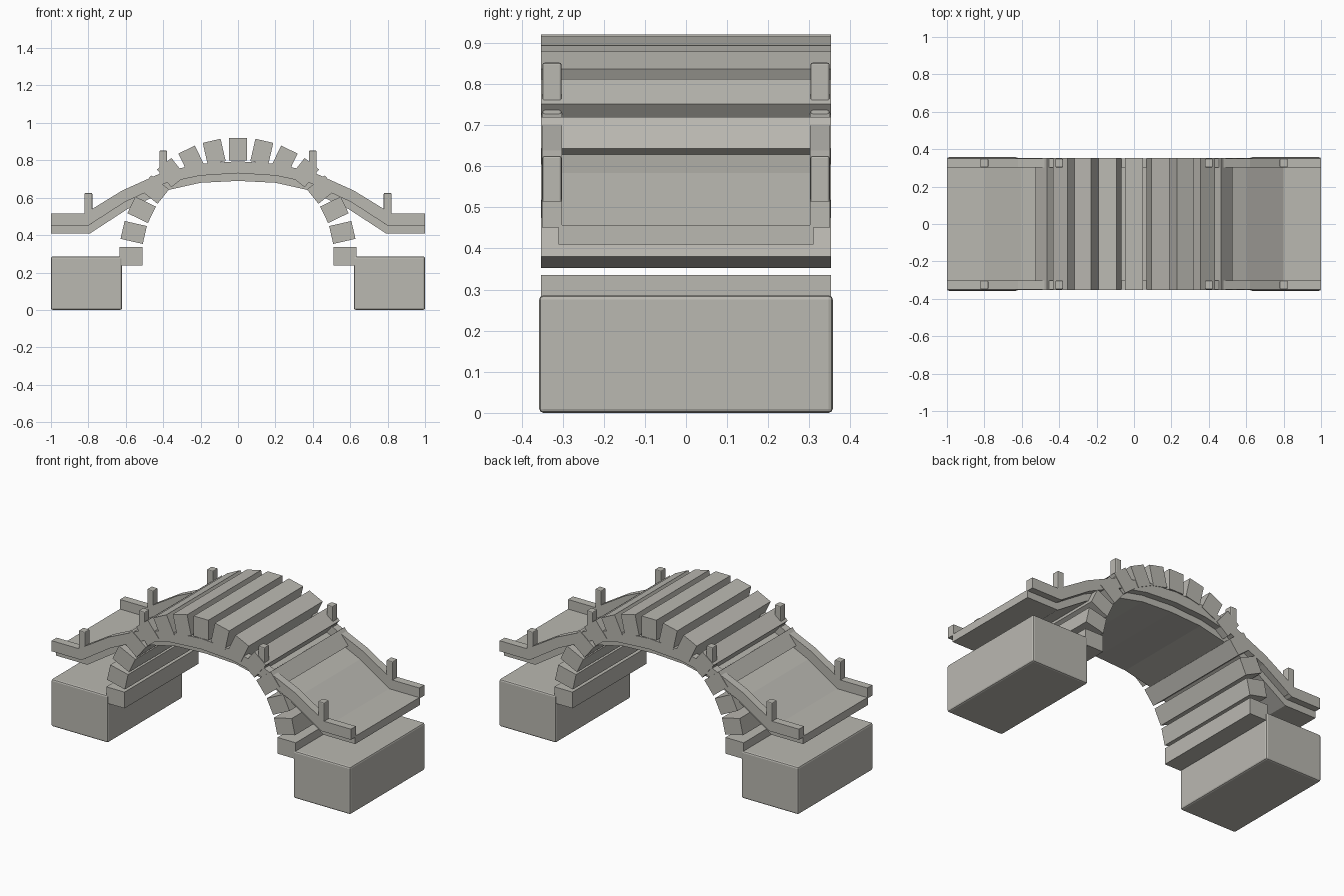
import bpy
import bmesh
from math import pi, sin, cos
from mathutils import Vector, Matrix

cube = bpy.data.objects.get("Cube")
if cube:
    bpy.data.objects.remove(cube, do_unlink=True)

stone = bpy.data.materials.new("grey stone")
stone.use_nodes = True
GREY = (0.49, 0.48, 0.44, 1)
stone.diffuse_color = GREY
stone.node_tree.nodes["Principled BSDF"].inputs["Base Color"].default_value = GREY


def finish(name, bm):
    bmesh.ops.recalc_face_normals(bm, faces=bm.faces)
    mesh = bpy.data.meshes.new(name)
    bm.to_mesh(mesh)
    bm.free()
    mesh.materials.append(stone)
    obj = bpy.data.objects.new(name, mesh)
    bpy.context.collection.objects.link(obj)
    return obj


def box(name, center, size, tilt=0, bevel=0):
    bm = bmesh.new()
    matrix = (Matrix.Translation(center) @ Matrix.Rotation(tilt, 4, "Y")
              @ Matrix.Diagonal((*size, 1)))
    bmesh.ops.create_cube(bm, size=1, matrix=matrix)
    obj = finish(name, bm)
    if bevel:
        mod = obj.modifiers.new("soft edges", "BEVEL")
        mod.width = bevel
        mod.segments = 2
    return obj


def strip(name, lower, upper, y0, y1):
    """Extrude the band between two x-z lines from y0 to y1."""
    outline = lower + upper[::-1]
    bm = bmesh.new()
    face = bm.faces.new([bm.verts.new((x, y0, z)) for x, z in outline])
    out = bmesh.ops.extrude_face_region(bm, geom=[face])
    moved = [v for v in out["geom"] if isinstance(v, bmesh.types.BMVert)]
    bmesh.ops.translate(bm, verts=moved, vec=(0, y1 - y0, 0))
    return finish(name, bm)


def mirrored(half):
    """Complete a line running from the left end to the crown."""
    return half + [(-x, z) for x, z in half[-2::-1]]


# Rounded foundation blocks
for side in (-1, 1):
    box("foundation_block", (side * 0.81, 0, 0.143), (0.38, 0.714, 0.286), bevel=0.01)

# Ring of separate arch stones
STONES = 15
for i in range(STONES):
    a = pi * i / (STONES - 1)
    box("arch_stone", (0.572 * cos(a), 0, 0.287 + 0.572 * sin(a)),
        (0.122, 0.706, 0.098), tilt=-a)

# Humped deck and the curbs along its edges
under = mirrored([(-1, 0.41), (-0.79, 0.41), (-0.59, 0.54), (-0.37, 0.642), (-0.2, 0.68), (0, 0.69)])
top = mirrored([(-1, 0.457), (-0.8, 0.457), (-0.605, 0.583), (-0.385, 0.685), (-0.205, 0.724), (0, 0.737)])
curb = mirrored([(-1, 0.515), (-0.82, 0.515), (-0.62, 0.638), (-0.4, 0.737), (-0.21, 0.78), (0, 0.795)])
strip("deck", under, top, -0.31, 0.31)
for side in (-1, 1):
    strip("curb", [(x, z - 0.006) for x, z in top], curb, side * 0.302, side * 0.35)

# Short railing posts
for sx in (-1, 1):
    for sy in (-1, 1):
        for x, base, tip in ((0.8, 0.46, 0.625), (0.4, 0.7, 0.852)):
            box("railing_post", (sx * x, sy * 0.326, (base + tip) / 2),
                (0.042, 0.046, tip - base), bevel=0.005)
